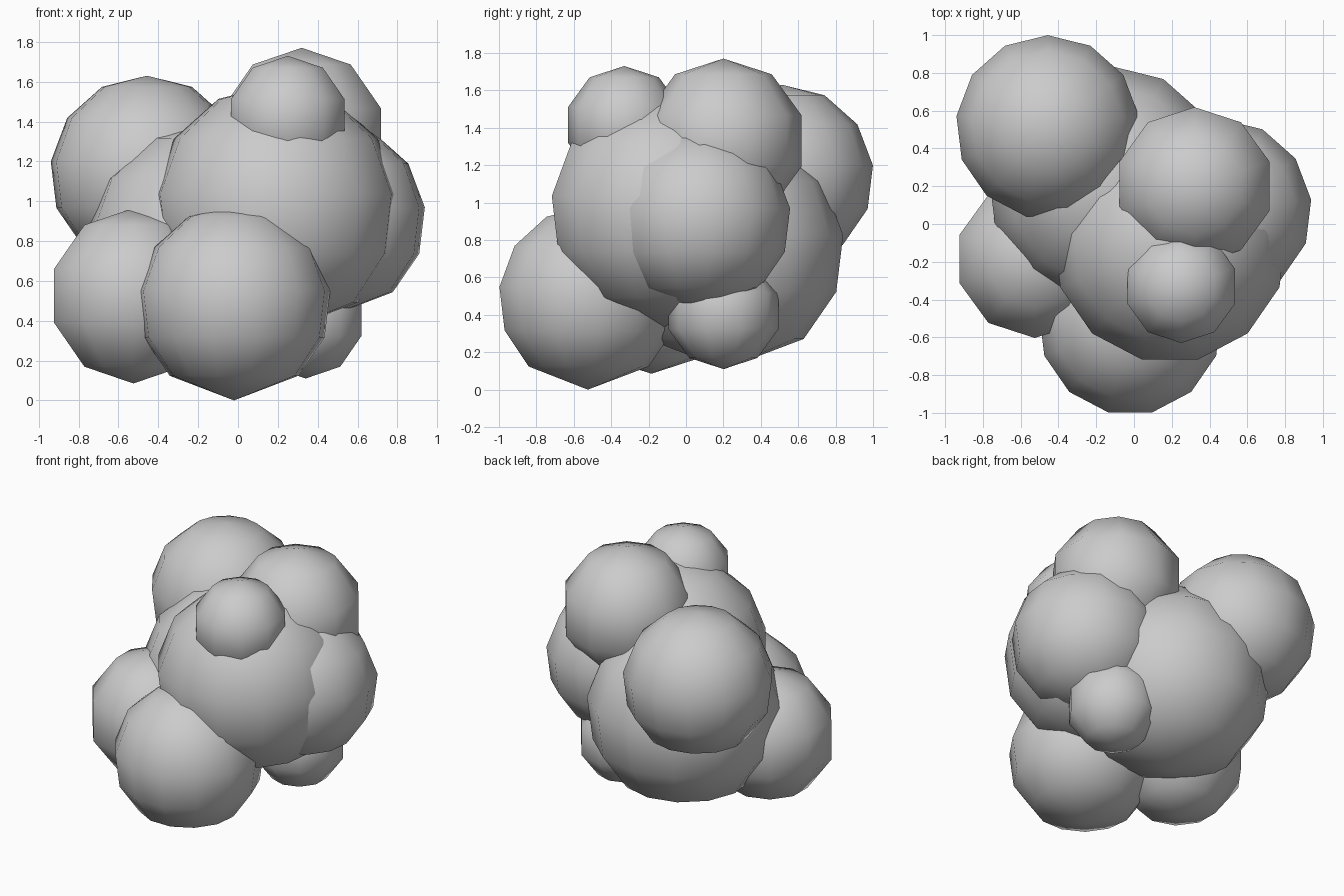
import bpy
import bmesh
from math import pi, sin, cos

if "Cube" in bpy.data.objects:
    bpy.data.objects.remove(bpy.data.objects["Cube"])


def blob(name, centre, r, n):
    """Coarse ball: n sides, rings stepped 2*pi/n down from the top pole, one vertex facing +y."""
    step = 2 * pi / n
    bm = bmesh.new()
    top = bm.verts.new((0, 0, r))
    bottom = bm.verts.new((0, 0, -r))
    rings = []
    for k in range(1, (n + 1) // 2 - (n % 2)):
        rad, z = r * sin(k * step), r * cos(k * step)
        rings.append([bm.verts.new((rad * cos(pi / 2 + i * step), rad * sin(pi / 2 + i * step), z))
                      for i in range(n)])
    for i in range(n):
        j = (i + 1) % n
        bm.faces.new((top, rings[0][i], rings[0][j]))
        for a, b in zip(rings, rings[1:]):
            bm.faces.new((a[i], b[i], b[j], a[j]))
        bm.faces.new((rings[-1][j], rings[-1][i], bottom))
    bmesh.ops.recalc_face_normals(bm, faces=bm.faces)
    for f in bm.faces:
        f.smooth = True
    mesh = bpy.data.meshes.new(name)
    bm.to_mesh(mesh)
    bm.free()
    ob = bpy.data.objects.new(name, mesh)
    ob.location = centre
    bpy.context.collection.objects.link(ob)


# Two large core balls
blob("core_front_ball", (0.19, -0.115, 0.96), 0.625, 13)
blob("core_back_ball", (-0.14, 0.205, 0.75), 0.64, 13)
# Medium balls
blob("lower_front_ball", (-0.02, -0.525, 0.49), 0.49, 13)
blob("upper_back_left_ball", (-0.457, 0.513, 1.14), 0.49, 13)
blob("right_ball", (0.455, 0.07, 0.91), 0.49, 13)
blob("top_ball", (0.32, 0.2, 1.33), 0.44, 10)
blob("lower_left_ball", (-0.525, -0.185, 0.525), 0.44, 10)
# Small balls
blob("top_front_small_ball", (0.25, -0.33, 1.415), 0.315, 10)
blob("lower_right_small_ball", (0.34, 0.2, 0.42), 0.31, 10)
